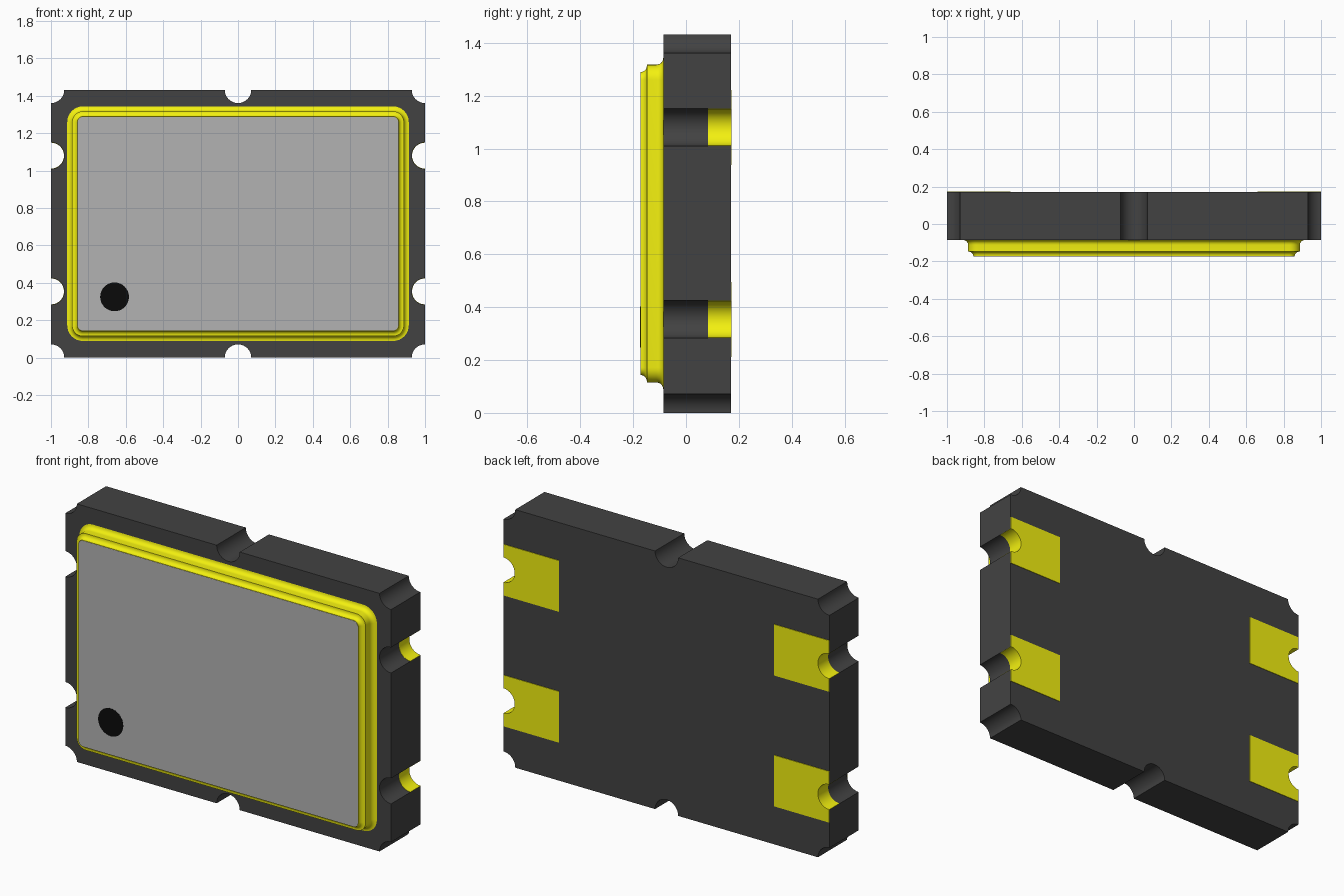
import bpy, bmesh
from math import sin, cos, radians

if "Cube" in bpy.data.objects:
    bpy.data.objects.remove(bpy.data.objects["Cube"])

H = 1.432                 # overall height
R = 0.071                 # notch radius
SIDE_Z = (0.354, 1.080)   # side notch heights


def material(name, rgb):
    m = bpy.data.materials.new(name)
    m.diffuse_color = (*rgb, 1)
    m.use_nodes = True
    m.node_tree.nodes["Principled BSDF"].inputs["Base Color"].default_value = m.diffuse_color
    return m


ceramic = material("dark_ceramic", (0.055, 0.055, 0.055))
gold = material("gold_plating", (0.9, 0.88, 0.005))
ink = material("black_ink", (0.003, 0.003, 0.003))
steel = material("lid_steel", (0.45, 0.45, 0.45))


def arc(cx, cz, r, a0, a1, n=16):
    angles = [radians(a0 + (a1 - a0) * i / n) for i in range(n + 1)]
    return [(cx + r * cos(a), cz + r * sin(a)) for a in angles]


def rounded_rect(w, z0, z1, r):
    return (arc(w - r, z0 + r, r, -90, 0, 8) + arc(w - r, z1 - r, r, 0, 90, 8)
            + arc(-w + r, z1 - r, r, 90, 180, 8) + arc(-w + r, z0 + r, r, 180, 270, 8))


def loft(name, sections, mat):
    """Skin a stack of (outline, y) sections and cap both ends."""
    bm = bmesh.new()
    rings = [[bm.verts.new((x, y, z)) for x, z in pts] for pts, y in sections]
    n = len(rings[0])
    for a, b in zip(rings, rings[1:]):
        for i in range(n):
            j = (i + 1) % n
            bm.faces.new((a[i], a[j], b[j], b[i]))
    bm.faces.new(rings[0])
    bm.faces.new(rings[-1])
    bmesh.ops.recalc_face_normals(bm, faces=bm.faces)
    mesh = bpy.data.meshes.new(name)
    bm.to_mesh(mesh)
    bm.free()
    ob = bpy.data.objects.new(name, mesh)
    bpy.context.collection.objects.link(ob)
    mesh.materials.append(mat)
    bpy.ops.object.select_all(action='DESELECT')
    ob.select_set(True)
    bpy.context.view_layer.objects.active = ob
    bpy.ops.object.shade_smooth_by_angle(angle=radians(30))
    return ob


def prism(name, pts, y0, y1, mat):
    return loft(name, [(pts, y0), (pts, y1)], mat)


# Ceramic base with notched corners and edges
lo, hi = SIDE_Z
base = (arc(-1, 0, R, 90, 0) + arc(0, 0, R, 180, 0) + arc(1, 0, R, 180, 90)
        + arc(1, lo, R, 270, 90) + arc(1, hi, R, 270, 90)
        + arc(1, H, R, 270, 180) + arc(0, H, R, 360, 180) + arc(-1, H, R, 360, 270)
        + arc(-1, hi, R, 90, -90) + arc(-1, lo, R, 90, -90))
prism("ceramic_base", base, -0.086, 0.170, ceramic)

# Gold seal frame: two concave steps, given as (inset, y)
f = 0.026
profile = [(f - f * cos(radians(a)), -0.086 - f * sin(radians(a))) for a in (0,)]
profile = [(x, y) for x, y in arc(0, -0.086 - f, f, 90, 0, 6)]
profile += [(x, y) for x, y in arc(0.030, -0.172, 0.024, 90, 0, 6)]
profile.insert(7, (0.026, -0.148))


def lid_outline(d):
    return rounded_rect(0.913 - d, 0.089 + d, H - 0.089 - d, 0.083 - d)


loft("seal_frame", [(lid_outline(d), y) for d, y in profile], gold)

# Metal lid and orientation dot
prism("lid_plate", lid_outline(0.056), -0.171, -0.173, steel)
prism("orientation_dot", arc(-0.66, 0.325, 0.077, 0, 348.75, 31), -0.172, -0.174, ink)

# Rear solder pads and the plated lining of each side notch
ri = R - 0.0015
for s, side in ((-1, "left"), (1, "right")):
    for z, level in zip(SIDE_Z, ("lower", "upper")):
        notch = arc(1, z, ri, 270, 90)
        pad = [(0.66, z - 0.142), (1, z - 0.142)] + notch + [(1, z + 0.142), (0.66, z + 0.142)]
        lining = notch + arc(1, z, R, 90, 270)
        prism(f"solder_pad_{side}_{level}", [(s * x, q) for x, q in pad], 0.170, 0.173, gold)
        prism(f"notch_lining_{side}_{level}", [(s * x, q) for x, q in lining], 0.083, 0.172, gold)
